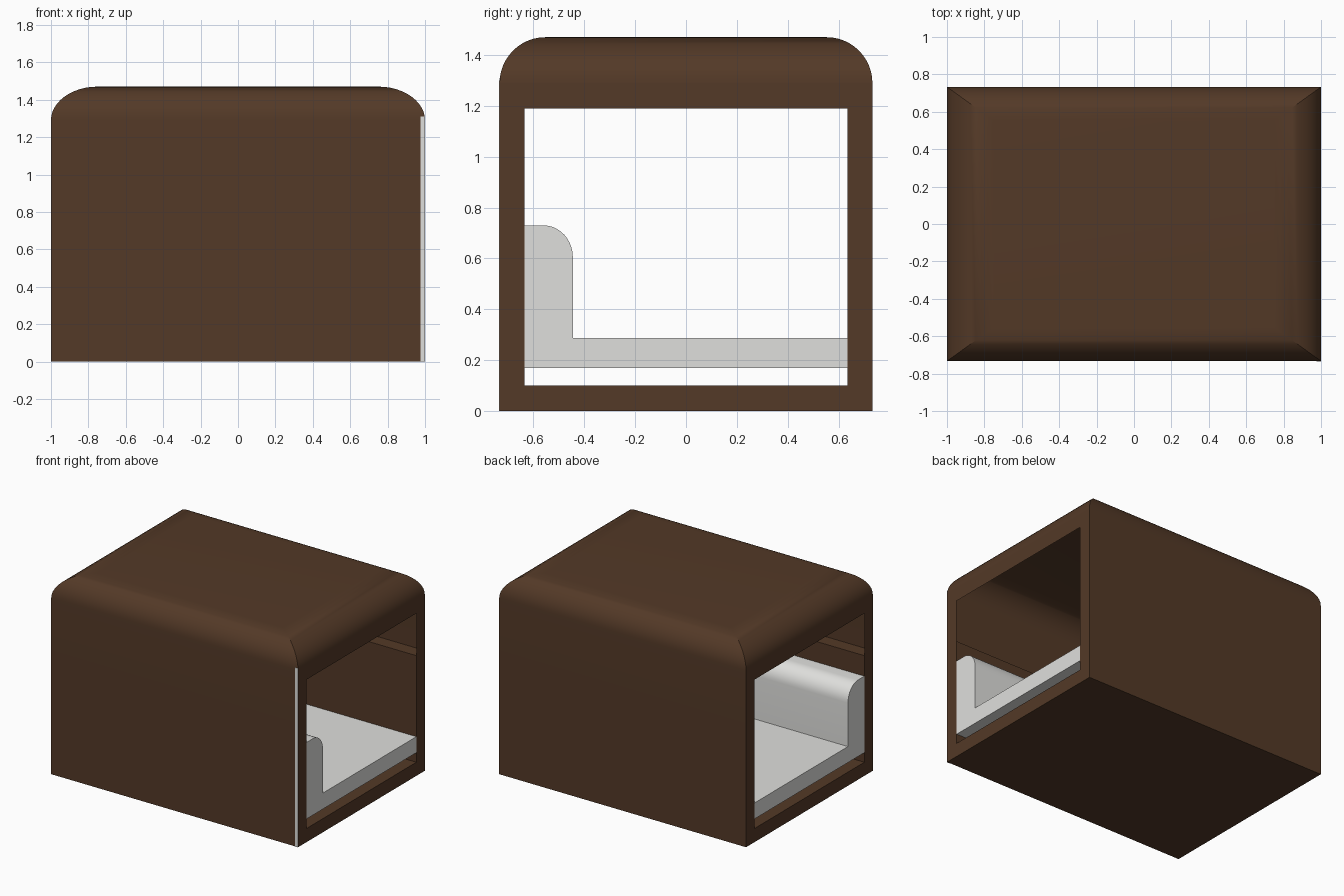
import bpy, bmesh, math

if "Cube" in bpy.data.objects:
    bpy.data.objects.remove(bpy.data.objects["Cube"])

X, Y = 1.0, 0.733            # outer half sizes
IY = 0.635                   # half width of the end openings
LEDGE, SPRING, TOP = 0.88, 1.29, 1.47
HEAD = 1.19                  # top of the end openings


def material(name, rgb):
    m = bpy.data.materials.new(name)
    m.diffuse_color = (*rgb, 1)
    m.use_nodes = True
    m.node_tree.nodes["Principled BSDF"].inputs["Base Color"].default_value = m.diffuse_color
    return m


brown = material("dark_brown", (0.087, 0.041, 0.020))
grey = material("light_grey", (0.74, 0.74, 0.72))


def finish(name, bm, mat):
    bmesh.ops.remove_doubles(bm, verts=bm.verts, dist=1e-5)
    bmesh.ops.recalc_face_normals(bm, faces=bm.faces)
    me = bpy.data.meshes.new(name)
    bm.to_mesh(me)
    bm.free()
    me.materials.append(mat)
    ob = bpy.data.objects.new(name, me)
    bpy.context.collection.objects.link(ob)
    bpy.ops.object.select_all(action='DESELECT')
    ob.select_set(True)
    bpy.context.view_layer.objects.active = ob
    bpy.ops.object.shade_smooth_by_angle(angle=math.radians(30))
    return ob


def extrude_x(name, profile, x0, x1, mat):
    """Extrude a (y, z) outline along x."""
    bm = bmesh.new()
    f = bm.faces.new([bm.verts.new((x0, y, z)) for y, z in profile])
    r = bmesh.ops.extrude_face_region(bm, geom=[f])
    for v in r["geom"]:
        if isinstance(v, bmesh.types.BMVert):
            v.co.x = x1
    return finish(name, bm, mat)


# Lower body: floor with thick front and back walls, open at both ends
extrude_x("lower_body", [(-Y, 0), (Y, 0), (Y, LEDGE), (IY, LEDGE), (IY, 0.1),
                         (-IY, 0.1), (-IY, LEDGE), (-Y, LEDGE)], -X, X, brown)

# Canopy: thin hollow shell with rounded top edges and mitred corners
bm = bmesh.new()


def quad(*pts):
    bm.faces.new([bm.verts.new(p) for p in pts])


def rect(t):
    hx = X - 0.25 * (1 - math.cos(t))
    hy = Y - 0.18 * (1 - math.cos(t))
    z = SPRING + (TOP - SPRING) * math.sin(t)
    return [(-hx, -hy, z), (hx, -hy, z), (hx, hy, z), (-hx, hy, z)]


N = 12
rings = [rect(math.pi / 2 * i / N) for i in range(N + 1)]
for a, b in zip(rings, rings[1:]):
    for i in range(4):
        j = (i + 1) % 4
        quad(a[i], a[j], b[j], b[i])
quad(*rings[-1])
for s in (-1, 1):
    # long side wall, then end posts and header
    quad((-X, s * Y, LEDGE), (X, s * Y, LEDGE), (X, s * Y, SPRING), (-X, s * Y, SPRING))
    for y0, y1, z0 in ((-Y, -IY, LEDGE), (-IY, IY, HEAD), (IY, Y, LEDGE)):
        quad((s * X, y0, z0), (s * X, y1, z0), (s * X, y1, SPRING), (s * X, y0, SPRING))
finish("canopy", bm, brown)

# Bench: L-shaped section with a rounded backrest corner
arc = [(-0.56 + 0.115 * math.cos(t), 0.605 + 0.125 * math.sin(t))
       for t in (math.pi / 2 * i / 10 for i in range(11))]
extrude_x("bench", [(-IY, 0.17), (IY, 0.17), (IY, 0.287), (-0.445, 0.287)]
          + arc + [(-IY, 0.73)], -X, X, grey)

# Light edge strip on the front right corner
extrude_x("front_edge_strip", [(-Y - 0.003, 0), (-Y, 0), (-Y, 1.31), (-Y - 0.003, 1.31)],
          0.976, X, grey)
